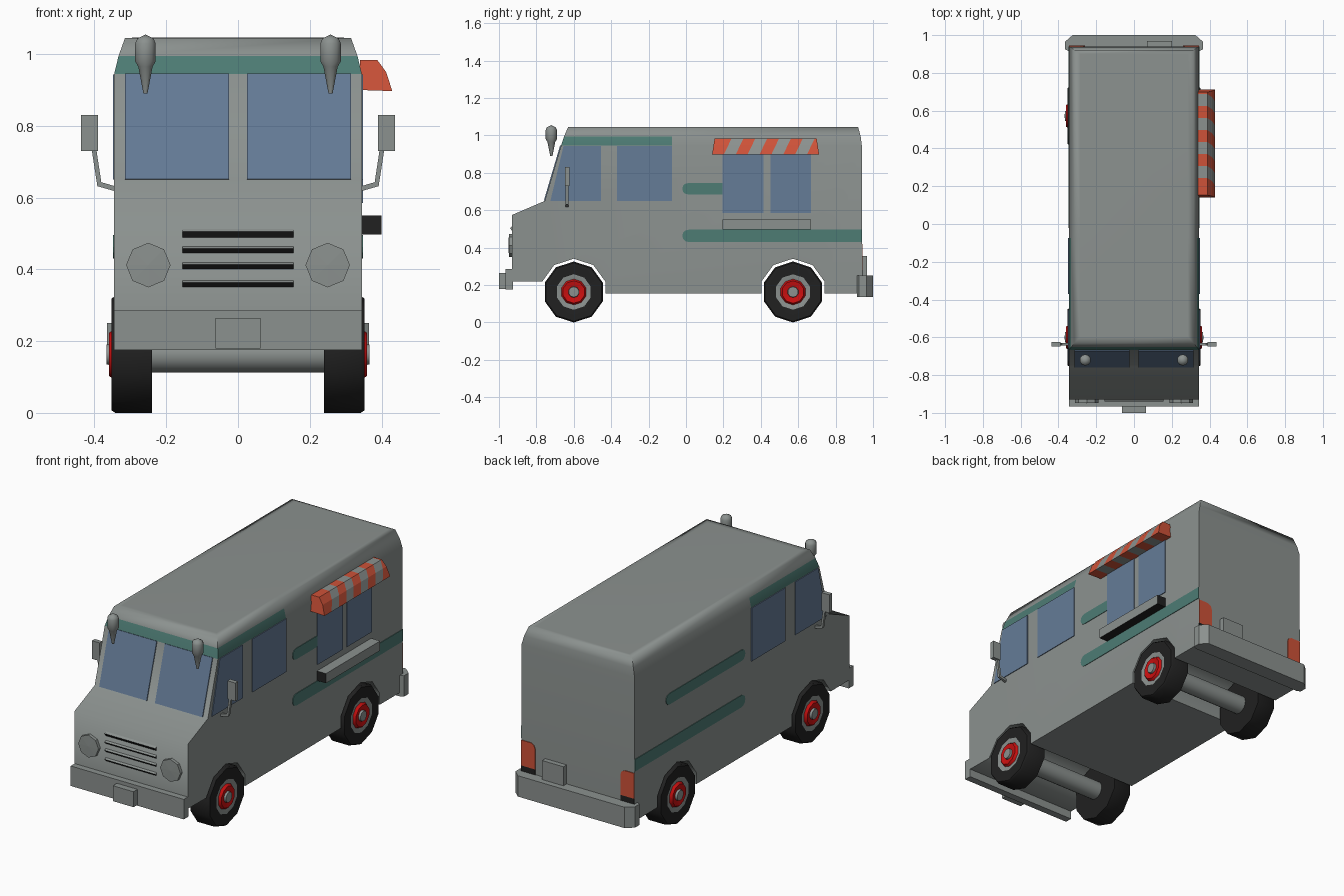
import bpy, bmesh, math
from mathutils import Vector

cube = bpy.data.objects.get("Cube")
if cube:
    bpy.data.objects.remove(cube, do_unlink=True)


def material(name, r, g, b):
    m = bpy.data.materials.new(name)
    m.use_nodes = True
    m.diffuse_color = (r, g, b, 1)
    m.node_tree.nodes["Principled BSDF"].inputs["Base Color"].default_value = (r, g, b, 1)
    return m


GREY = material("body grey", 0.26, 0.285, 0.275)
TEAL = material("stripe teal", 0.075, 0.2, 0.175)
BLUE = material("glass blue", 0.13, 0.2, 0.31)
ORANGE = material("awning orange", 0.62, 0.085, 0.04)
RED = material("hub red", 0.6, 0.005, 0.005)
BLACK = material("rubber black", 0.015, 0.015, 0.015)


def finish(name, bm, mats, angle=None):
    bmesh.ops.remove_doubles(bm, verts=bm.verts, dist=0.0001)
    bmesh.ops.recalc_face_normals(bm, faces=bm.faces)
    mesh = bpy.data.meshes.new(name)
    bm.to_mesh(mesh)
    bm.free()
    for m in mats:
        mesh.materials.append(m)
    ob = bpy.data.objects.new(name, mesh)
    bpy.context.collection.objects.link(ob)
    if angle:
        bpy.ops.object.select_all(action="DESELECT")
        ob.select_set(True)
        bpy.context.view_layer.objects.active = ob
        bpy.ops.object.shade_smooth_by_angle(angle=math.radians(angle))
    return ob


def prism(name, points, offset, mat):
    bm = bmesh.new()
    a = [bm.verts.new(p) for p in points]
    b = [bm.verts.new(Vector(p) + Vector(offset)) for p in points]
    bm.faces.new(a)
    bm.faces.new(b)
    for i in range(len(a)):
        j = (i + 1) % len(a)
        bm.faces.new((a[i], a[j], b[j], b[i]))
    return finish(name, bm, [mat])


def box(name, x0, x1, y0, y1, z0, z1, mat=GREY):
    return prism(name, [(x0, y0, z0), (x1, y0, z0), (x1, y1, z0), (x0, y1, z0)],
                 (0, 0, z1 - z0), mat)


def lathe(name, centre, axis, profile, sides, mats, bands=None, angle=None):
    # profile: (radius, distance along axis); bands: material index per segment
    q = Vector(axis).to_track_quat("Z", "Y")
    bm = bmesh.new()
    rings = []
    for r, h in profile:
        ring = []
        for k in range(sides):
            t = math.pi / 2 + math.tau * k / sides
            p = Vector((r * math.cos(t), r * math.sin(t), h))
            ring.append(bm.verts.new(Vector(centre) + q @ p))
        rings.append(ring)
    for i in range(len(rings) - 1):
        for k in range(sides):
            n = (k + 1) % sides
            f = bm.faces.new((rings[i][k], rings[i][n], rings[i + 1][n], rings[i + 1][k]))
            f.material_index = bands[i] if bands else 0
    return finish(name, bm, mats, angle)


SIDE = 0.345
AXLES = (-0.6, 0.572)
AXLE_Z = 0.163


# Body: side profile with wheel arches, lofted roof and a teal brow band
def arch(cy):
    return [(cy + 0.178 * math.cos(math.radians(a)), AXLE_Z + 0.178 * math.sin(math.radians(a)))
            for a in (162, 126, 90, 54, 18)]


front, rear = arch(AXLES[0]), arch(AXLES[1])
profile = [(-0.668, 0.945), (-0.755, 0.65), (-0.93, 0.575), (-0.93, 0.22)] + front
profile += [(front[-1][0], 0.155), (rear[0][0], 0.155)] + rear
profile += [(rear[-1][0], 0.155), (0.94, 0.155), (0.94, 0.945)]
bm = bmesh.new()
sides = [[bm.verts.new((s * SIDE, y, z)) for y, z in profile] for s in (1, -1)]
for s, vs in zip((1, -1), sides):
    bm.faces.new(vs + [bm.verts.new((s * SIDE, -0.075, 0.945))])
for i in range(len(profile) - 1):
    bm.faces.new((sides[0][i], sides[0][i + 1], sides[1][i + 1], sides[1][i]))
rows = []
for x, yf, yb, z in ((SIDE, -0.668, 0.94, 0.945), (0.333, -0.652, 0.934, 0.995),
                     (0.315, -0.63, 0.92, 1.045), (0.285, -0.595, 0.9, 1.046)):
    loop = ((x, yf), (x, -0.075), (x, yb), (-x, yb), (-x, -0.075), (-x, yf))
    rows.append([bm.verts.new((px, py, z)) for px, py in loop])
for r in range(3):
    for i in range(6):
        j = (i + 1) % 6
        f = bm.faces.new((rows[r][i], rows[r][j], rows[r + 1][j], rows[r + 1][i]))
        f.material_index = int(r == 0 and i in (0, 4, 5))
bm.faces.new(rows[3])
finish("body", bm, [GREY, TEAL], 75)


# Side windows and stripes
def side_plate(name, s, pts, mat, thick=0.004):
    prism(name, [(s * SIDE, y, z) for y, z in pts], (s * thick, 0, 0), mat)


def rect(y0, y1, z0, z1):
    return [(y0, z0), (y1, z0), (y1, z1), (y0, z1)]


def stripe(y0, y1, z, h, round_end):
    def cap(cy, start):
        return [(cy + h * math.cos(math.radians(start + a)), z + h * math.sin(math.radians(start + a)))
                for a in range(0, 181, 30)]
    end = cap(y1 - h, -90) if round_end else [(y1, z - h), (y1, z + h)]
    return cap(y0 + h, 90) + end


for s, label in ((1, "left"), (-1, "right")):
    side_plate(label + "_cab_window", s, [(-0.725, 0.65), (-0.455, 0.65), (-0.455, 0.943), (-0.655, 0.943)], BLUE)
    side_plate(label + "_door_window", s, rect(-0.37, -0.075, 0.65, 0.943), BLUE)
    side_plate(label + "_lower_stripe", s, stripe(-0.02, 0.94, 0.463, 0.033, False), TEAL, 0.003)
    side_plate(label + "_middle_stripe", s,
               stripe(-0.02, 0.195 if s > 0 else 0.67, 0.715, 0.03, s < 0), TEAL, 0.003)
    # Windscreen pane lying on the slanted front
    prism(label + "_windscreen",
          [(s * x, y, z) for x, y, z in ((0.025, -0.755, 0.65), (0.315, -0.755, 0.65),
                                         (0.315, -0.668, 0.945), (0.025, -0.668, 0.945))],
          (0, -0.005, 0.0015), BLUE)
    # Headlight
    lathe(label + "_headlight", (s * 0.25, -0.925, 0.412), (0, -1, 0),
          [(0.062, 0), (0.062, 0.022), (0, 0.024)], 8, [GREY])
    # Roof lamp in front of the brow
    lathe(label + "_roof_lamp", (s * 0.258, -0.72, 0), (0, 0, 1),
          [(0, 0.89), (0.006, 0.89), (0.021, 0.965), (0.03, 0.98), (0.03, 1.03), (0.024, 1.043), (0, 1.055)],
          10, [GREY], angle=50)
    # Wing mirror and bent arm
    box(label + "_mirror", s * 0.39, s * 0.437, -0.648, -0.624, 0.73, 0.83)
    arm = ((0.34, 0.617), (0.392, 0.632), (0.408, 0.735), (0.395, 0.735), (0.381, 0.643), (0.34, 0.631))
    prism(label + "_mirror_arm", [(s * x, -0.643, z) for x, z in arm], (0, 0.014, 0), GREY)
    # Tail light with dark base
    lamp = ((0.345, 0.28), (0.345, 0.42), (0.285, 0.42), (0.267, 0.41), (0.26, 0.39), (0.26, 0.28))
    prism(label + "_tail_light", [(s * x, 0.94, z) for x, z in lamp], (0, 0.004, 0), ORANGE)
    box(label + "_tail_light_base", s * 0.26, s * SIDE, 0.938, 0.944, 0.25, 0.28, BLACK)
    # Wheels
    for y, end in zip(AXLES, ("front", "rear")):
        lathe(f"{label}_{end}_wheel", (0, y, AXLE_Z), (s, 0, 0),
              [(0, 0.24), (0.163, 0.24), (0.163, 0.342), (0.156, 0.352), (0.095, 0.352), (0.069, 0.346),
               (0.06, 0.36), (0.03, 0.354), (0.028, 0.366), (0, 0.367)],
              10, [BLACK, GREY, RED], [0, 0, 0, 0, 1, 2, 2, 1, 1], 40)

for y, end in zip(AXLES, ("front", "rear")):
    lathe(end + "_axle", (0, y, AXLE_Z), (1, 0, 0), [(0.05, -0.245), (0.05, 0.245)], 16, [GREY], angle=40)

# Serving hatch panes
side_plate("hatch_window_a", 1, rect(0.195, 0.415, 0.585, 0.9), BLUE)
side_plate("hatch_window_b", 1, rect(0.452, 0.667, 0.585, 0.9), BLUE)

# Serving counter: dark ends and underside
counter = box("serving_counter", 0.34, 0.4, 0.195, 0.667, 0.497, 0.55)
counter.data.materials.append(BLACK)
for p in counter.data.polygons:
    p.material_index = int(abs(p.normal.y) > 0.5 or p.normal.z < -0.5)

# Striped awning: slanted bands along its cross-section
section = ((0.34, 0.984), (0.388, 0.984), (0.413, 0.95), (0.43, 0.897), (0.34, 0.9))
bm = bmesh.new()
grid = []
for k in range(10):
    row = []
    for x, z in section:
        lean = (z - 0.9) / 0.084
        inset = {0: 0.013, 9: -0.013}.get(k, 0.04)
        row.append(bm.verts.new((x, 0.14 + k * 0.0635 + inset * lean, z)))
    grid.append(row)
for k in range(9):
    for i in range(5):
        j = (i + 1) % 5
        f = bm.faces.new((grid[k][i], grid[k][j], grid[k + 1][j], grid[k + 1][i]))
        f.material_index = k % 2
for row in (grid[0], grid[-1]):
    bm.faces.new(row)
finish("awning", bm, [ORANGE, GREY])

# Grille louvres: upper face body grey, underside dark
for i, z in enumerate((0.497, 0.452, 0.407, 0.357)):
    h = 0.008 if i == 0 else 0.006
    louvre = prism(f"grille_louvre_{i + 1}",
                   [(-0.155, -0.93, z + 2 * h), (-0.155, -0.941, z + h), (-0.155, -0.93, z - h)],
                   (0.31, 0, 0), GREY)
    louvre.data.materials.append(BLACK)
    for p in louvre.data.polygons:
        p.material_index = int(p.normal.z < -0.3)

# Bumpers and number plates
box("front_bumper", -SIDE, SIDE, -0.965, -0.925, 0.175, 0.285)
box("front_plate", -0.063, 0.063, -1.0, -0.96, 0.18, 0.265)
half = [(0.345, 0.915), (0.365, 0.925), (0.365, 0.965), (0.325, 1.0)]
outline = half + [(-x, y) for x, y in reversed(half)]
prism("rear_bumper", [(x, y, 0.135) for x, y in outline], (0, 0, 0.115), GREY)
box("rear_plate", 0.07, 0.2, 0.935, 0.968, 0.25, 0.355)
